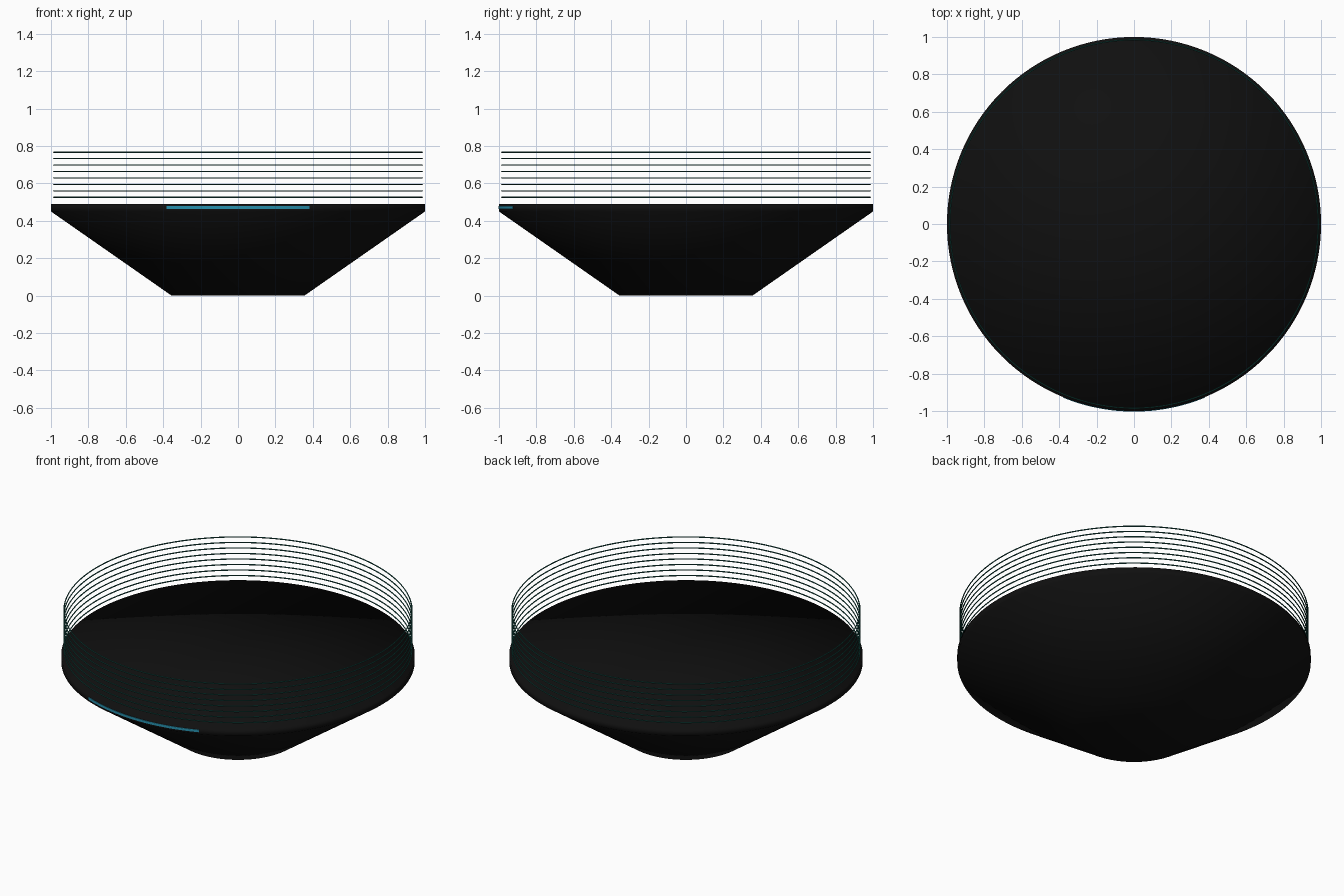
import bpy, bmesh
from math import sin, cos, pi, asin

if "Cube" in bpy.data.objects:
    bpy.data.objects.remove(bpy.data.objects["Cube"])


def material(name, rgb):
    m = bpy.data.materials.new(name)
    m.diffuse_color = (*rgb, 1)
    m.use_nodes = True
    m.node_tree.nodes["Principled BSDF"].inputs["Base Color"].default_value = m.diffuse_color
    return m


BLACK = material("black", (0.005, 0.005, 0.005))
TEAL = material("dark_teal", (0.01, 0.11, 0.09))
BLUE = material("light_blue", (0.02, 0.28, 0.42))


def finish(name, bm, mat):
    bmesh.ops.recalc_face_normals(bm, faces=bm.faces)
    me = bpy.data.meshes.new(name)
    bm.to_mesh(me)
    bm.free()
    me.materials.append(mat)
    for p in me.polygons:
        p.use_smooth = True
    ob = bpy.data.objects.new(name, me)
    bpy.context.collection.objects.link(ob)
    return ob


def sweep(bm, section, start, end, steps, closed):
    """Sweep a closed (radius, z) section around the z axis."""
    count = steps if closed else steps + 1
    loops = []
    for i in range(count):
        a = start + (end - start) * i / steps
        loops.append([bm.verts.new((r * cos(a), r * sin(a), z)) for r, z in section])
    n = len(section)
    for i in range(steps):
        a, b = loops[i], loops[(i + 1) % count]
        for j in range(n):
            k = (j + 1) % n
            bm.faces.new((a[j], b[j], b[k], a[k]))
    if not closed:
        bm.faces.new(loops[0])
        bm.faces.new(loops[-1])


# Tapered base: lathe profile with flat bottom and lid, softly shaded throughout
SEG = 128
profile = [(0.355, 0), (1.0, 0.45), (1.0, 0.49)]
bm = bmesh.new()
rows = [[bm.verts.new((r * cos(2 * pi * i / SEG), r * sin(2 * pi * i / SEG), z))
         for i in range(SEG)] for r, z in profile]
for lo, hi in zip(rows, rows[1:]):
    for i in range(SEG):
        j = (i + 1) % SEG
        bm.faces.new((lo[i], lo[j], hi[j], hi[i]))
for row, z in ((rows[0], 0), (rows[-1], 0.49)):
    centre = bm.verts.new((0, 0, z))
    for i in range(SEG):
        bm.faces.new((row[i], row[(i + 1) % SEG], centre))
finish("base", bm, BLACK)

# Stack of thin floating rings
for n in range(8):
    z = 0.526 + n * 0.0344
    section = [(0.985 + 0.0035 * cos(pi * k / 3), z + 0.0035 * sin(pi * k / 3))
               for k in range(6)]
    bm = bmesh.new()
    sweep(bm, section, 0, 2 * pi, SEG, True)
    finish(f"ring_{n + 1}", bm, TEAL)

# Light strip along the front of the rim
half = asin(0.38)
bm = bmesh.new()
sweep(bm, [(0.99, 0.463), (1.003, 0.463), (1.003, 0.478), (0.99, 0.478)],
      -pi / 2 - half, -pi / 2 + half, 32, False)
strip = finish("front_light_strip", bm, BLUE)
bpy.context.view_layer.objects.active = strip
strip.select_set(True)
bpy.ops.object.shade_smooth_by_angle()
